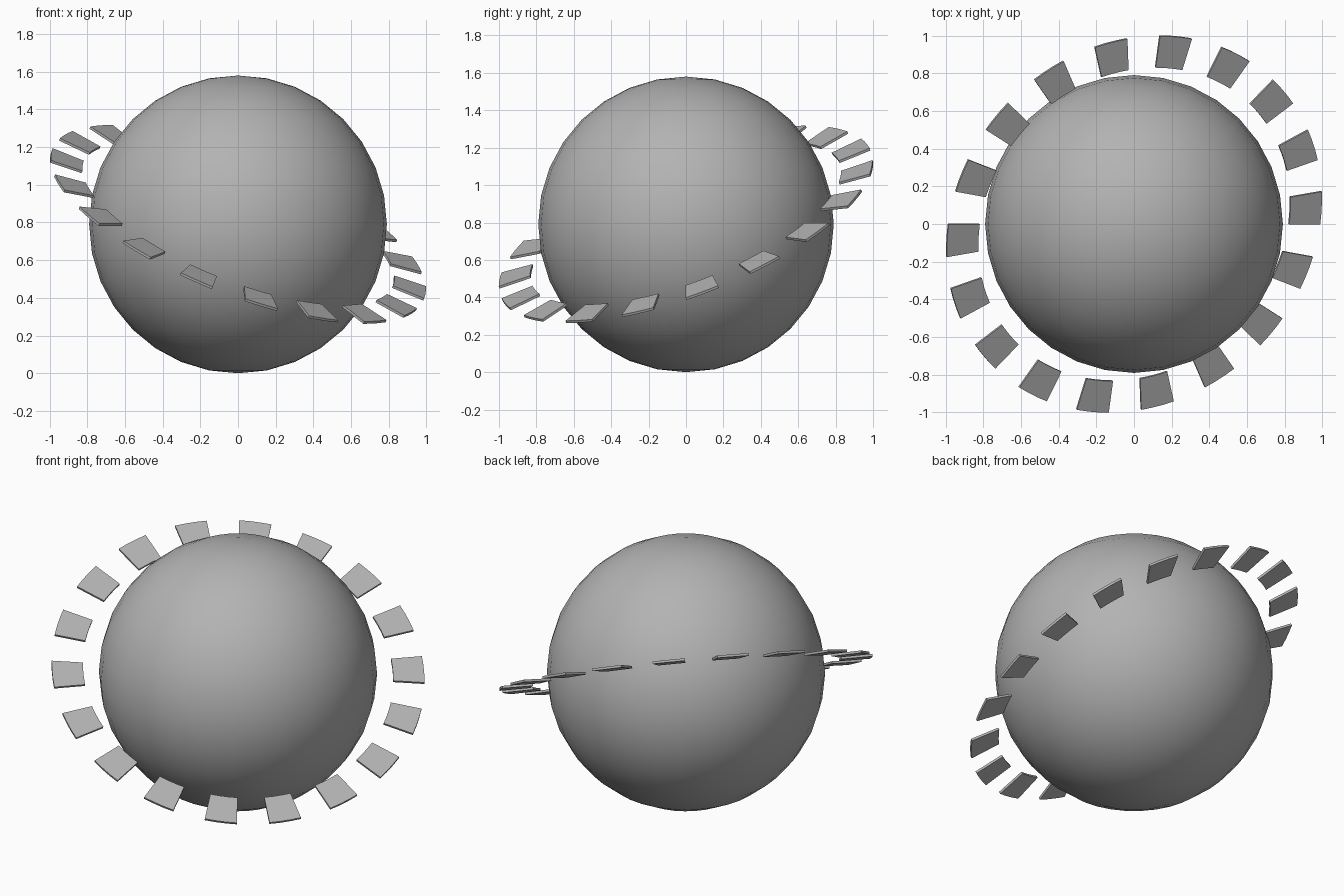
import bpy, bmesh
from math import sin, cos, radians
from mathutils import Euler, Vector

cube = bpy.data.objects.get("Cube")
if cube:
    bpy.data.objects.remove(cube, do_unlink=True)

RADIUS = 0.79
RING_INNER, RING_OUTER = 0.885, 1.063
THICKNESS = 0.014
PLATES = 18
ARC_STEPS = 3

grey = bpy.data.materials.new("plain grey")
grey.use_nodes = True
colour = (0.45, 0.45, 0.45, 1)
grey.diffuse_color = colour
grey.node_tree.nodes["Principled BSDF"].inputs["Base Color"].default_value = colour

# Globe
bpy.ops.mesh.primitive_uv_sphere_add(segments=32, ring_count=16, radius=RADIUS,
                                     location=(0, 0, RADIUS))
globe = bpy.context.object
globe.name = "globe"
globe.data.materials.append(grey)
bpy.ops.object.shade_smooth()


def add_plate(bm, start, sweep):
    """One thin wedge-shaped plate: an arc sector extruded upwards."""
    angles = [start + sweep * i / ARC_STEPS for i in range(ARC_STEPS + 1)]
    outline = [(RING_OUTER, a) for a in angles]
    outline += [(RING_INNER, a) for a in reversed(angles)]
    verts = [bm.verts.new((r * cos(a), r * sin(a), -THICKNESS / 2))
             for r, a in outline]
    base = bm.faces.new(verts)
    top = bmesh.ops.extrude_face_region(bm, geom=[base], use_keep_orig=True)
    moved = [g for g in top["geom"] if isinstance(g, bmesh.types.BMVert)]
    bmesh.ops.translate(bm, verts=moved, vec=Vector((0, 0, THICKNESS)))


# Tilted ring of separate plates, each followed by a gap of equal width
bm = bmesh.new()
pitch = radians(360 / PLATES)
for i in range(PLATES):
    add_plate(bm, i * pitch, pitch / 2)
bmesh.ops.recalc_face_normals(bm, faces=bm.faces)
mesh = bpy.data.meshes.new("plate_ring")
bm.to_mesh(mesh)
bm.free()
mesh.materials.append(grey)
ring = bpy.data.objects.new("plate_ring", mesh)
ring.location = (0, 0, RADIUS)
ring.rotation_euler = Euler((radians(20), radians(22), 0))
bpy.context.collection.objects.link(ring)
